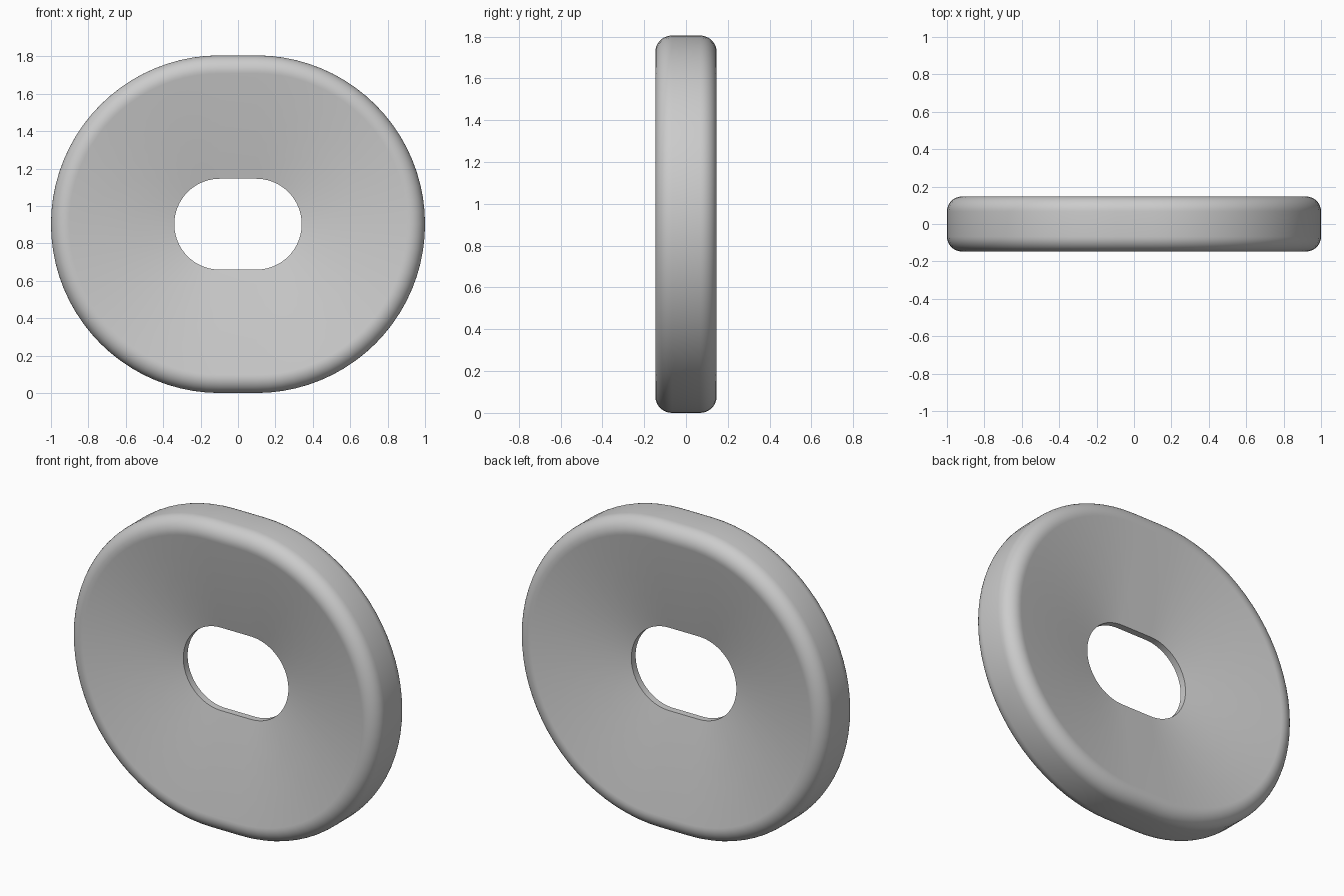
import bpy, bmesh
from math import sin, cos, pi, atan2

cube = bpy.data.objects.get("Cube")
if cube:
    bpy.data.objects.remove(cube, do_unlink=True)

OUTER = 0.9025     # outer radius, also the centre height
HOLE = 0.243       # radius of the hole ends
SHIFT = 0.0975     # half length of the straight runs
HALF = 0.147       # half thickness at the rim
WEB = 0.02         # half thickness at the hole
FILLET = 0.08      # rim rounding
ARC_STEPS = 40
FILLET_STEPS = 10

# One flat grey
grey = bpy.data.materials.new("plain grey")
grey.use_nodes = True
colour = (0.6, 0.6, 0.6, 1)
grey.diffuse_color = colour
bsdf = next(n for n in grey.node_tree.nodes if n.type == 'BSDF_PRINCIPLED')
bsdf.inputs["Base Color"].default_value = colour

# Half section (radius, y): hole edge, dished face, rolled rim
slope = atan2(HALF - WEB, OUTER - FILLET - HOLE)
half = [(HOLE, WEB)]
for i in range(FILLET_STEPS + 1):
    a = pi / 2 + slope - (pi / 2 + slope) * i / FILLET_STEPS
    half.append((OUTER - FILLET + FILLET * cos(a),
                 HALF - FILLET + FILLET * sin(a)))
section = half + [(r, -y) for r, y in reversed(half)]

# Path: two half circles joined by straight runs
path = []
for side in (1, -1):
    for i in range(ARC_STEPS + 1):
        a = -side * pi / 2 + side * pi * i / ARC_STEPS
        if side < 0:
            a = pi / 2 + pi * i / ARC_STEPS
        path.append((side * SHIFT, a))

# Sweep the section round the path
bm = bmesh.new()
rings = [[bm.verts.new((s + r * cos(a), y, OUTER + r * sin(a)))
          for r, y in section] for s, a in path]
for k, ring in enumerate(rings):
    following = rings[(k + 1) % len(rings)]
    for j in range(len(section)):
        n = (j + 1) % len(section)
        bm.faces.new((ring[j], ring[n], following[n], following[j]))
bmesh.ops.recalc_face_normals(bm, faces=bm.faces)

mesh = bpy.data.meshes.new("dished_ring")
bm.to_mesh(mesh)
bm.free()
mesh.materials.append(grey)
ring_obj = bpy.data.objects.new("dished_ring", mesh)
bpy.context.collection.objects.link(ring_obj)

# Smooth faces, crisp hole edge
bpy.ops.object.select_all(action='DESELECT')
ring_obj.select_set(True)
bpy.context.view_layer.objects.active = ring_obj
bpy.ops.object.shade_smooth_by_angle(angle=pi / 6)
